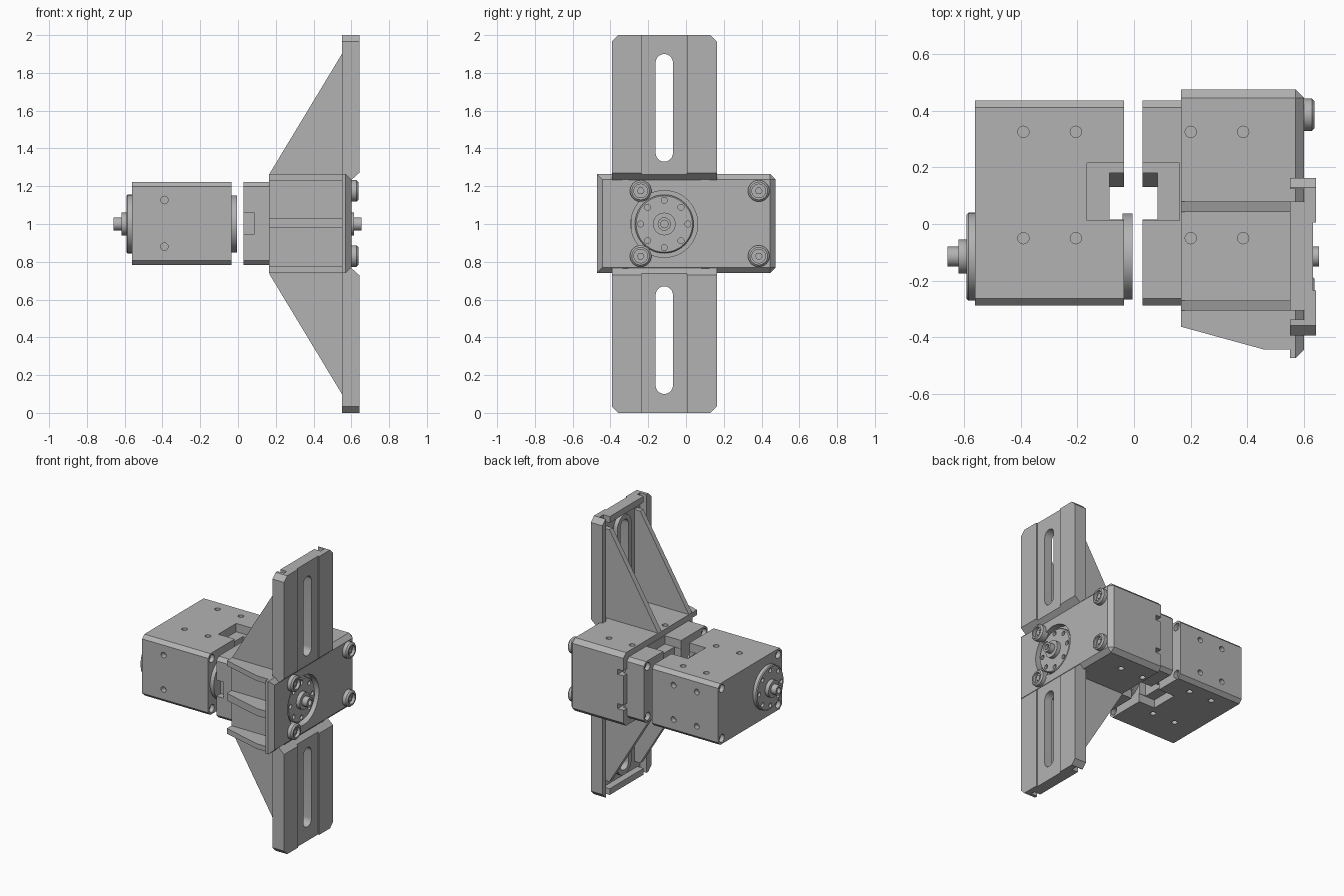
import bpy, bmesh, math
from mathutils import Matrix, Vector

if "Cube" in bpy.data.objects:
    bpy.data.objects.remove(bpy.data.objects["Cube"])

grey = bpy.data.materials.new("machined grey")
grey.use_nodes = True
grey.diffuse_color = (0.45, 0.45, 0.45, 1)
grey.node_tree.nodes["Principled BSDF"].inputs["Base Color"].default_value = (0.45, 0.45, 0.45, 1)


def prism(name, pts, axis, lo, hi, chamfer=0, pick=None):
    """Extrude a 2D outline along an axis, optionally chamfering chosen edges."""
    bm = bmesh.new()
    place = {"x": lambda p, d: (d, p[0], p[1]),
             "y": lambda p, d: (p[0], d, p[1]),
             "z": lambda p, d: (p[0], p[1], d)}[axis]
    face = bm.faces.new([bm.verts.new(place(p, lo)) for p in pts])
    ext = bmesh.ops.extrude_face_region(bm, geom=[face])
    move = Vector(place((0, 0), hi - lo))
    bmesh.ops.translate(bm, vec=move, verts=[v for v in ext["geom"] if isinstance(v, bmesh.types.BMVert)])
    bmesh.ops.recalc_face_normals(bm, faces=bm.faces)
    if chamfer:
        edges = [e for e in bm.edges if pick(*[v.co for v in e.verts])]
        bmesh.ops.bevel(bm, geom=edges, offset=chamfer, segments=1, affect='EDGES', profile=0.5)
    me = bpy.data.meshes.new(name)
    bm.to_mesh(me)
    bm.free()
    me.materials.append(grey)
    ob = bpy.data.objects.new(name, me)
    bpy.context.collection.objects.link(ob)
    return ob


def box(name, x, y, z, **kw):
    return prism(name, [(x[0], y[0]), (x[1], y[0]), (x[1], y[1]), (x[0], y[1])], "z", *z, **kw)


def cyl(name, centre, r, axis, lo, hi, n=32, **kw):
    pts = [(centre[0] + r * math.cos(i * math.tau / n), centre[1] + r * math.sin(i * math.tau / n))
           for i in range(n)]
    ob = prism(name, pts, axis, lo, hi, **kw)
    return ob


def cut(ob, cutters):
    """Subtract the cutters for good, then remove them."""
    for c in cutters:
        m = ob.modifiers.new("cut", 'BOOLEAN')
        m.object, m.operation, m.solver = c, 'DIFFERENCE', 'EXACT'
    dg = bpy.context.evaluated_depsgraph_get()
    me = bpy.data.meshes.new_from_object(ob.evaluated_get(dg))
    ob.modifiers.clear()
    ob.data = me
    for c in cutters:
        bpy.data.objects.remove(c)
    return ob


def mirrored(ob, name, axis, total):
    """Copy reflected so that the coordinate c becomes total - c."""
    me = ob.data.copy()
    scale, shift = Vector((1, 1, 1)), Vector((0, 0, 0))
    scale[axis], shift[axis] = -1, total
    me.transform(Matrix.Translation(shift) @ Matrix.Diagonal((*scale, 1)))
    me.flip_normals()
    new = bpy.data.objects.new(name, me)
    bpy.context.collection.objects.link(new)
    return new


SY = -0.115   # shaft axis in y, at z = 1
AXIS = (SY, 1.0)
SCREW_Y, SCREW_Z = (-0.24, 0.385), (0.83, 1.175)

# servo body with chamfered long edges
servo = box("servo_body", (-0.56, -0.035), (-0.288, 0.435), (0.783, 1.223), chamfer=0.025,
            pick=lambda a, b: abs(a.x - b.x) > 0.1)
holes = []
for y in (-0.247, 0.393):
    for z in (0.824, 1.182):
        for lo, hi in ((-0.6, -0.53), (-0.065, 0)):
            holes.append(cyl("corner_hole", (y, z), 0.028, "x", lo, hi, 20))
for x in (-0.39, -0.205):
    for y in (-0.05, 0.325):
        for lo, hi in ((0.7, 0.82), (1.18, 1.3)):
            holes.append(cyl("top_hole", (x, y), 0.02, "z", lo, hi, 16))
    for z in (0.88, 1.127):
        holes.append(cyl("rear_hole", (x, z), 0.02, "y", 0.4, 0.5, 16))
for z in (0.88, 1.127):
    holes.append(cyl("front_hole", (-0.39, z), 0.02, "y", -0.35, -0.25, 16))
# cable opening
holes.append(box("cable_slot", (-0.087, 0), (0.015, 0.13), (0.7, 1.3)))
for lo, hi in ((0.7, 0.843), (1.163, 1.3)):
    holes.append(box("cable_pocket", (-0.165, 0.01), (0.012, 0.215), (lo, hi)))
for s in (-1, 1):
    holes.append(prism("cable_ramp", [(0.02, 1 + s * 0.03), (0.13, 1 + s * 0.03),
                                      (0.18, 1 + s * 0.12), (0.18, 1 + s * 0.2), (0.02, 1 + s * 0.2)],
                       "x", -0.0872, 0.01))
cut(servo, holes)

# output horn: drilled disc, hub and shaft
horn = cyl("servo_horn", AXIS, 0.155, "x", -0.59, -0.55, 48, chamfer=0.006,
           pick=lambda a, b: a.x < -0.58 and b.x < -0.58)
cut(horn, [cyl("horn_hole", (SY + 0.125 * math.cos(i * math.pi / 4), 1 + 0.125 * math.sin(i * math.pi / 4)),
               0.016, "x", -0.7, -0.572, 14) for i in range(8)])
hub = cyl("horn_hub", AXIS, 0.06, "x", -0.618, -0.57)
shaft = cyl("horn_shaft", AXIS, 0.035, "x", -0.658, -0.6, 24)
cut(shaft, [cyl("shaft_bore", AXIS, 0.02, "x", -0.7, -0.635, 16)])
for ob in (servo, horn, hub, shaft):
    second = mirrored(ob, "bracket_" + ob.name, 0, -0.005)
    if ob is servo:
        cut(second, [box("connector_notch", (0, 0.085), (-0.35, -0.24), (0.945, 1.06))])
cyl("idler_disc", AXIS, 0.152, "x", -0.04, -0.006, 48)

# bracket shell with chamfered end plate
bracket = prism("bracket", [(0.165, -0.31), (0.55, -0.31), (0.55, -0.472), (0.6, -0.472),
                            (0.6, 0.475), (0.165, 0.475)], "z", 0.74, 1.265, chamfer=0.03,
                pick=lambda a, b: (a.x > 0.59 and b.x > 0.59) or
                (abs(a.z - b.z) < 0.01 and a.y > 0.47 and b.y > 0.47))
cuts = [cyl("horn_opening", AXIS, 0.177, "x", 0.545, 0.7, 48)]
for x in (0.2, 0.385):
    for y in (-0.05, 0.325):
        for lo, hi in ((0.7, 0.8), (1.2, 1.3)):
            cuts.append(cyl("bracket_hole", (x, y), 0.02, "z", lo, hi, 16))
for z in (0.88, 1.127):
    cuts.append(box("side_slot", (0.1, 0.21), (0.42, 0.5), (z - 0.018, z + 0.018)))
cut(bracket, cuts)

# tapered front fins
for name, lo, hi in (("lower_fin", 0.74, 0.777), ("middle_fin", 0.978, 1.03), ("upper_fin", 1.228, 1.265)):
    prism(name, [(0.165, -0.3), (0.165, -0.362), (0.46, -0.443), (0.57, -0.443), (0.57, -0.3)], "z", lo, hi)

# socket head screws
for y in SCREW_Y:
    for z in SCREW_Z:
        screw = cyl("cap_screw", (y, z), 0.057, "x", 0.58, 0.637, 32, chamfer=0.01,
                    pick=lambda a, b: a.x > 0.63 and b.x > 0.63)
        cut(screw, [cyl("socket", (y, z), 0.036, "x", 0.615, 0.7, 24)])
        cyl("screw_core", (y, z), 0.02, "x", 0.6, 0.625, 6)


def slot(name, r, lo, hi):
    """Rounded slot running in z, from z 1.33 to 1.9 at the base radius."""
    pts = [(SY + r * math.cos(a), 1.854 + r * math.sin(a)) for a in [i * math.pi / 12 for i in range(13)]]
    pts += [(SY - r * math.cos(a), 1.376 - r * math.sin(a)) for a in [i * math.pi / 12 for i in range(13)]]
    return prism(name, pts, "x", lo, hi)


# slotted mounting plate with back pocket, grooves and bevelled root
plate = prism("upper_plate", [(-0.393, 1.225), (0.163, 1.225), (0.163, 1.965), (0.128, 2.0),
                              (-0.358, 2.0), (-0.393, 1.965)], "x", 0.55, 0.642)
cut(plate, [box("pocket", (0.5, 0.6), (-0.306, 0.081), (1.2, 1.955)),
            box("groove_a", (0.5, 0.601), (0.08, 0.124), (1.19, 2.1)),
            box("groove_b", (0.5, 0.601), (-0.336, -0.305), (1.19, 2.1)),
            box("face_channel", (0.632, 0.7), (-0.235, 0.005), (1.18, 2.1)),
            prism("root_bevel", [(0.585, 1.22), (0.66, 1.287), (0.66, 1.2), (0.585, 1.2)], "y", -0.5, 0.3),
            slot("slot_cut", 0.046, 0.5, 0.7)])
rim = slot("upper_slot_rim", 0.08, 0.57, 0.605)
cut(rim, [slot("rim_cut", 0.046, 0.5, 0.7)])
parts = [plate, rim]

# triangular gussets
for name, lo, hi in (("upper_gusset_front", -0.305, -0.27), ("upper_gusset_rear", 0.042, 0.08)):
    parts.append(prism(name, [(0.165, 1.263), (0.605, 1.263), (0.605, 1.905), (0.553, 1.905)], "y", lo, hi))
for ob in parts:
    mirrored(ob, ob.name.replace("upper", "lower"), 2, 2.0)

# smooth the round walls while keeping edges sharp
bpy.ops.object.select_all(action='DESELECT')
for ob in bpy.context.collection.objects:
    if ob.type == 'MESH' and grey.name in ob.data.materials:
        ob.select_set(True)
        bpy.context.view_layer.objects.active = ob
bpy.ops.object.shade_smooth_by_angle(angle=math.radians(25))
